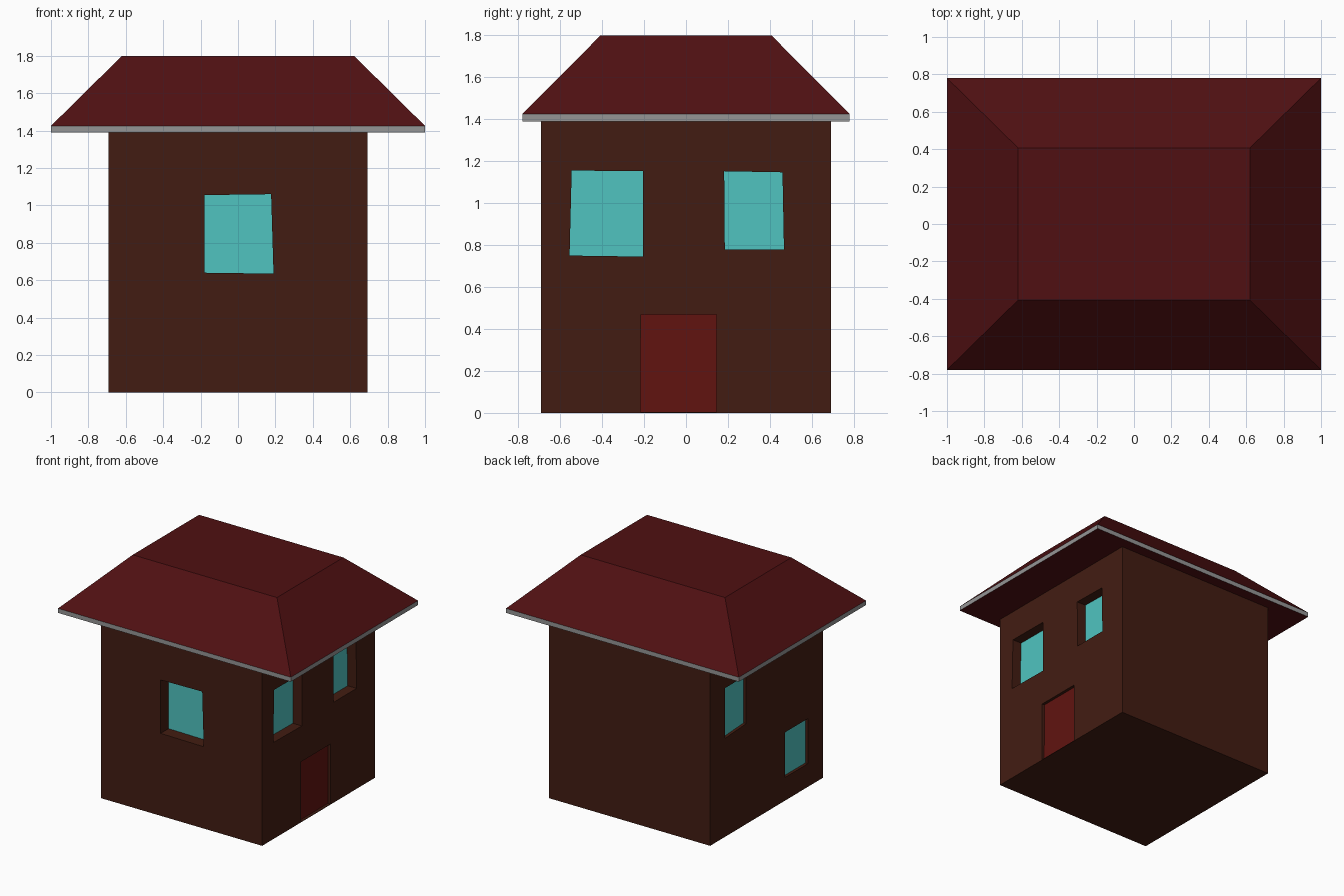
import bpy, bmesh

if "Cube" in bpy.data.objects:
    bpy.data.objects.remove(bpy.data.objects["Cube"])

W = 0.692          # half width of the square body
EAVE = 1.39        # underside of the roof


def material(name, rgb):
    m = bpy.data.materials.new(name)
    m.diffuse_color = (*rgb, 1)
    m.use_nodes = True
    m.node_tree.nodes["Principled BSDF"].inputs["Base Color"].default_value = m.diffuse_color
    return m


BROWN = material("wall_brown", (0.055, 0.012, 0.006))
RED = material("roof_red", (0.08, 0.005, 0.006))
GREY = material("trim_grey", (0.3, 0.3, 0.3))
TEAL = material("glass_teal", (0.08, 0.55, 0.53))
DOOR = material("door_red", (0.12, 0.007, 0.005))


def loft(name, rings, mats, side_mats=None):
    """Capped solid through a stack of four-cornered rings."""
    bm = bmesh.new()
    loops = [[bm.verts.new(p) for p in ring] for ring in rings]
    bm.faces.new(loops[0])
    bm.faces.new(loops[-1])
    for k, (a, b) in enumerate(zip(loops, loops[1:])):
        for i in range(4):
            j = (i + 1) % 4
            f = bm.faces.new((a[i], a[j], b[j], b[i]))
            f.material_index = side_mats[k] if side_mats else 0
    bmesh.ops.recalc_face_normals(bm, faces=bm.faces)
    me = bpy.data.meshes.new(name)
    bm.to_mesh(me)
    bm.free()
    for m in mats:
        me.materials.append(m)
    ob = bpy.data.objects.new(name, me)
    bpy.context.collection.objects.link(ob)
    return ob


def rect(x, y, z):
    return [(-x, -y, z), (x, -y, z), (x, y, z), (-x, y, z)]


def on_wall(side, corners, depth):
    """Place (across, up) corners at a depth inside the given wall."""
    d = W - depth
    place = {"front": lambda u, v: (u, -d, v),
             "right": lambda u, v: (d, u, v),
             "left": lambda u, v: (-d, u, v)}[side]
    return [place(u, v) for u, v in corners]


# Walls
walls = loft("walls", [rect(W, W, 0), rect(W, W, EAVE)], [BROWN])

# Hipped roof with flat top and grey eave band
loft("roof", [rect(1, 0.78, EAVE), rect(1, 0.78, 1.425), rect(0.62, 0.407, 1.80)],
     [RED, GREY], [1, 0])

# Recessed windows and door: name, wall, corners, depth, material
openings = [
    ("front_window", "front",
     [(-.18, .64), (.19, .635), (.177, 1.06), (-.18, 1.055)], .10, TEAL),
    ("right_window_front", "right",
     [(-.555, .75), (-.205, .745), (-.205, 1.153), (-.545, 1.155)], .08, TEAL),
    ("right_window_back", "right",
     [(.185, .78), (.467, .78), (.46, 1.147), (.182, 1.152)], .08, TEAL),
    ("left_window_back", "left",
     [(.25, .78), (.507, .765), (.507, 1.155), (.25, 1.155)], .025, TEAL),
    ("left_window_front", "left",
     [(-.507, .18), (-.226, .18), (-.226, .53), (-.507, .53)], .025, TEAL),
    ("door", "right",
     [(-.218, .004), (.145, .004), (.145, .47), (-.215, .47)], .025, DOOR),
]
for name, side, corners, depth, mat in openings:
    cutter = loft("cutter", [on_wall(side, corners, -0.05),
                             on_wall(side, corners, depth)], [BROWN])
    mod = walls.modifiers.new("opening", "BOOLEAN")
    mod.operation = "DIFFERENCE"
    mod.solver = "EXACT"
    mod.object = cutter
    bpy.context.view_layer.objects.active = walls
    bpy.ops.object.modifier_apply(modifier=mod.name)
    bpy.data.objects.remove(cutter)
    # Pane or door leaf filling the back of the recess
    loft(name, [on_wall(side, corners, depth - 0.003),
                on_wall(side, corners, depth + 0.003)], [mat])
